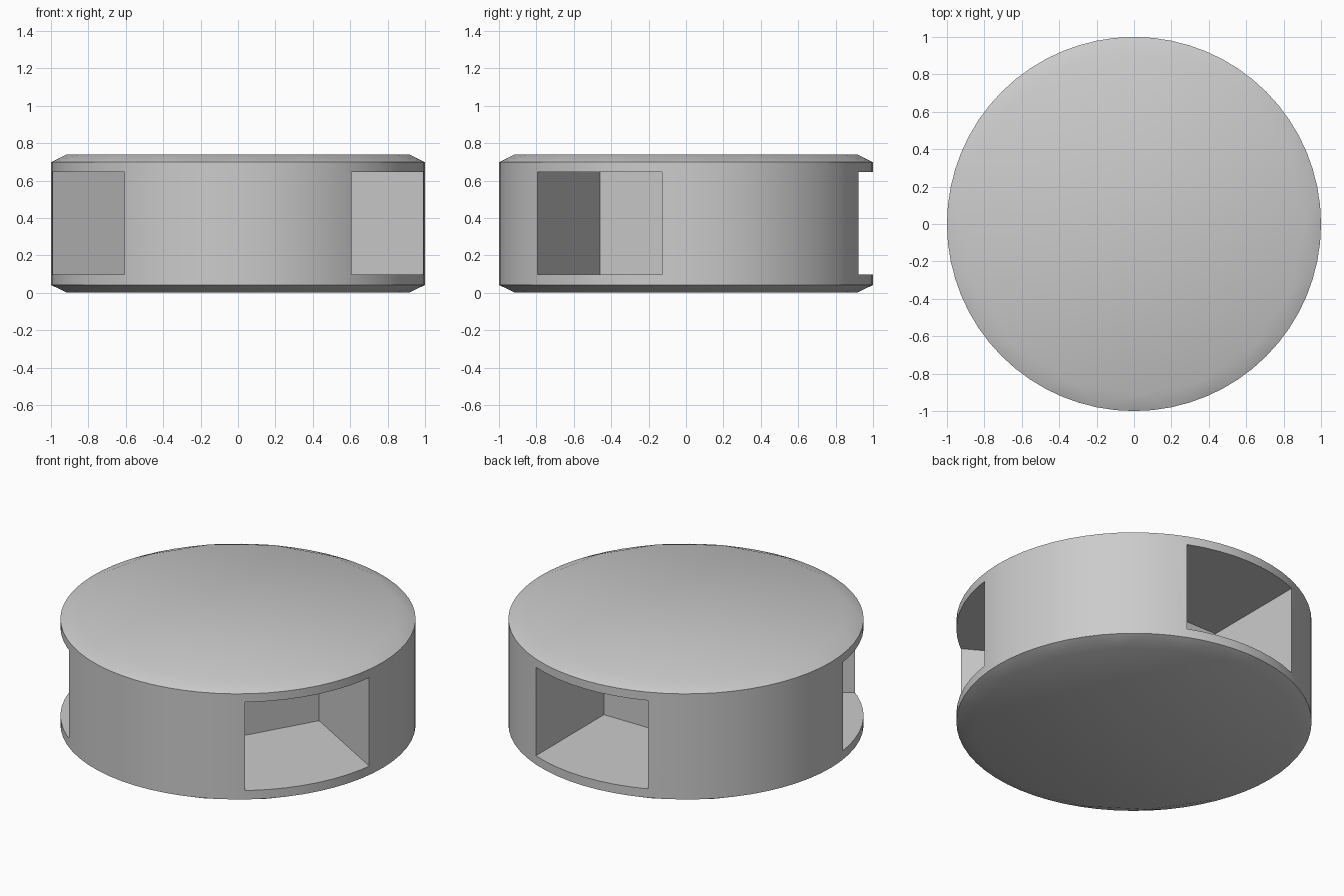
import bpy, bmesh, math
from mathutils import Matrix

cube = bpy.data.objects.get("Cube")
if cube:
    bpy.data.objects.remove(cube, do_unlink=True)

HEIGHT, RIM = 0.74, 0.042
CAP_SIDES, FAN = 16, 4
WALL_SIDES = CAP_SIDES * FAN

grey = bpy.data.materials.new("plain_grey")
grey.use_nodes = True
colour = (0.6, 0.6, 0.6, 1)
grey.diffuse_color = colour
grey.node_tree.nodes["Principled BSDF"].inputs["Base Color"].default_value = colour


def make_object(name, bm):
    bmesh.ops.recalc_face_normals(bm, faces=bm.faces)
    mesh = bpy.data.meshes.new(name)
    bm.to_mesh(mesh)
    bm.free()
    mesh.materials.append(grey)
    obj = bpy.data.objects.new(name, mesh)
    bpy.context.collection.objects.link(obj)
    return obj


def ring(bm, radius, z, sides):
    step = math.tau / sides
    return [bm.verts.new((radius * math.cos(i * step), radius * math.sin(i * step), z))
            for i in range(sides)]


# Round drum: smooth wall, with chamfers fanning in to coarser flat caps
bm = bmesh.new()
low = ring(bm, 1, RIM, WALL_SIDES)
high = ring(bm, 1, HEIGHT - RIM, WALL_SIDES)
for i in range(WALL_SIDES):
    j = (i + 1) % WALL_SIDES
    bm.faces.new((low[i], low[j], high[j], high[i]))
for outer, z in ((low, 0), (high, HEIGHT)):
    inner = ring(bm, 0.915, z, CAP_SIDES)
    bm.faces.new(inner)
    for k in range(CAP_SIDES):
        first = FAN * k - FAN // 2
        for i in range(first, first + FAN):
            bm.faces.new((inner[k], outer[i % WALL_SIDES], outer[(i + 1) % WALL_SIDES]))
        bm.faces.new((inner[k], outer[(first + FAN) % WALL_SIDES], inner[(k + 1) % CAP_SIDES]))
drum = make_object("drum", bm)

# Three box-shaped pockets cut inward, evenly spaced around the wall
POCKET_BACK, POCKET_FRONT, POCKET_WIDTH = 0.255, 1.3, 0.77
POCKET_LOW, POCKET_HIGH = 0.097, 0.646
bm = bmesh.new()
for degrees in (-30, 90, 210):
    place = (Matrix.Rotation(math.radians(degrees), 4, 'Z')
             @ Matrix.Translation(((POCKET_BACK + POCKET_FRONT) / 2, 0,
                                   (POCKET_LOW + POCKET_HIGH) / 2))
             @ Matrix.Diagonal((POCKET_FRONT - POCKET_BACK, POCKET_WIDTH,
                                POCKET_HIGH - POCKET_LOW, 1)))
    bmesh.ops.create_cube(bm, size=1, matrix=place)
cutter = make_object("pocket_cutter", bm)
cutter.hide_render = True

cut = drum.modifiers.new("pockets", 'BOOLEAN')
cut.operation = 'DIFFERENCE'
cut.solver = 'EXACT'
cut.object = cutter

# Bake the cut and keep hard edges crisp on the smooth wall
bpy.ops.object.select_all(action='DESELECT')
bpy.context.view_layer.objects.active = drum
drum.select_set(True)
bpy.ops.object.modifier_apply(modifier=cut.name)
bpy.data.objects.remove(cutter, do_unlink=True)
bpy.ops.object.shade_smooth_by_angle(angle=math.radians(25))
